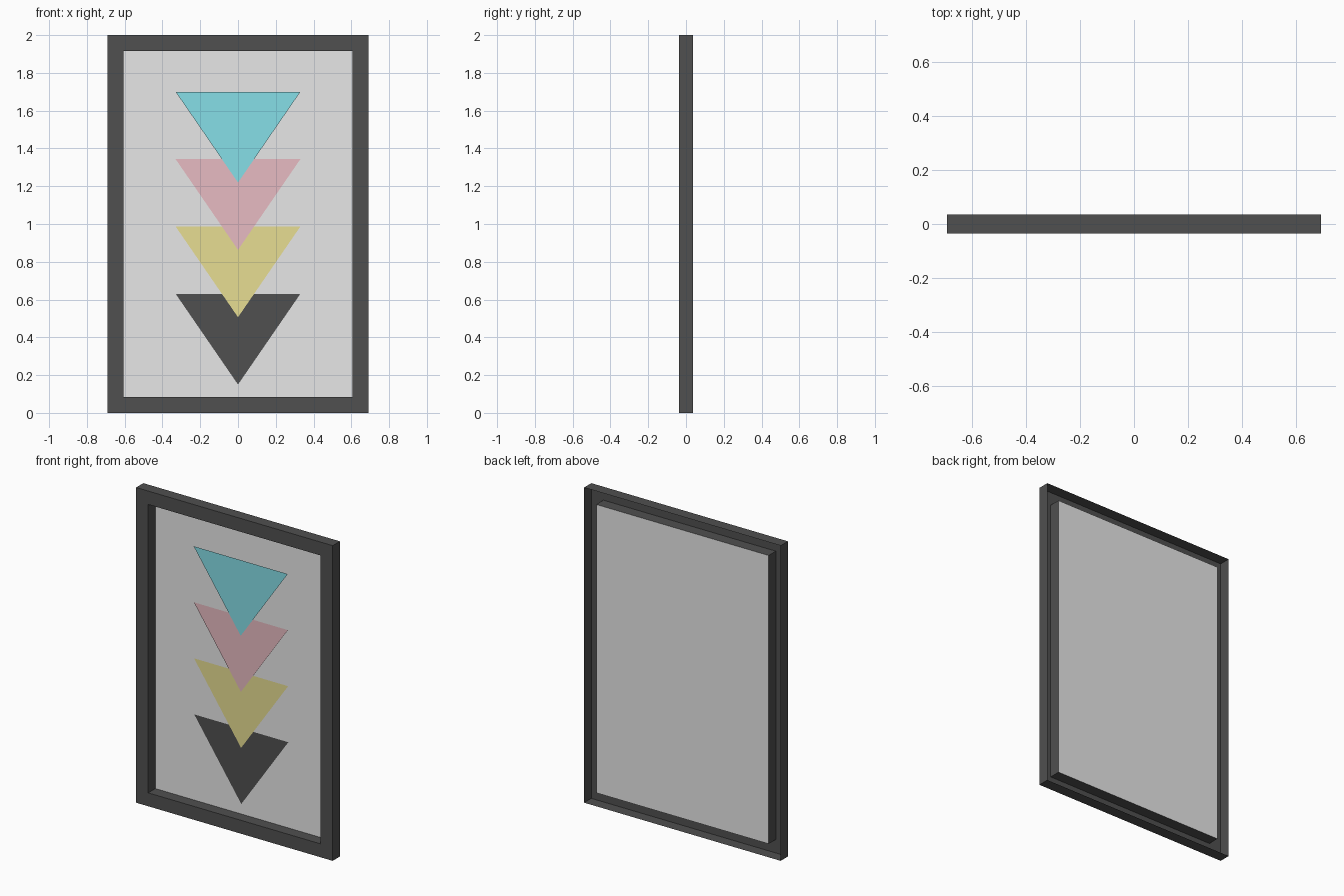
import bpy
import bmesh

if "Cube" in bpy.data.objects:
    bpy.data.objects.remove(bpy.data.objects["Cube"])

W, H, D = 0.69, 2.0, 0.036      # half width, height, half depth
RIM = 0.085                     # width of the frame border


def material(name, rgb):
    m = bpy.data.materials.new(name)
    m.diffuse_color = (*rgb, 1.0)
    m.use_nodes = True
    m.node_tree.nodes["Principled BSDF"].inputs["Base Color"].default_value = m.diffuse_color
    return m


dark = material("charcoal", (0.08, 0.08, 0.08))
paper = material("paper", (0.8, 0.8, 0.8))
cyan = material("cyan", (0.237, 0.732, 0.8))
pink = material("pink", (0.8, 0.5, 0.54))
yellow = material("yellow", (0.8, 0.73, 0.29))


def finish(name, bm, mat):
    mesh = bpy.data.meshes.new(name)
    bm.to_mesh(mesh)
    bm.free()
    mesh.materials.append(mat)
    obj = bpy.data.objects.new(name, mesh)
    bpy.context.collection.objects.link(obj)
    return obj


def rectangle(bm, inset, y):
    x, z0, z1 = W - inset, inset, H - inset
    return [bm.verts.new(p) for p in
            ((-x, y, z0), (x, y, z0), (x, y, z1), (-x, y, z1))]


# Frame: hollow channel, open at the back (outer wall, front face, inner wall)
bm = bmesh.new()
profile = [(0, D), (0, -D), (RIM, -D), (RIM, D)]
rings = [rectangle(bm, inset, y) for inset, y in profile]
for a, b in zip(rings, rings[1:]):
    for i in range(4):
        j = (i + 1) % 4
        bm.faces.new((a[i], b[i], b[j], a[j]))
# wind so that the front faces look toward -y
bm.normal_update()
front = [f for f in bm.faces if abs(f.normal.y) > 0.9]
if front[0].normal.y > 0:
    bmesh.ops.reverse_faces(bm, faces=bm.faces[:])
finish("frame", bm, dark)

# Picture sheet at the back of the frame
bm = bmesh.new()
bm.faces.new(rectangle(bm, RIM, D - 0.0005))
finish("picture_sheet", bm, paper)


# Overlapping downward triangles, each a little in front of the one below
def triangle(name, top, y, mat):
    bm = bmesh.new()
    bm.faces.new([bm.verts.new(p) for p in
                  ((0, y, top - 0.48), (0.33, y, top), (-0.33, y, top))])
    finish(name, bm, mat)


for i, (name, mat) in enumerate((("black_triangle", dark),
                                 ("yellow_triangle", yellow),
                                 ("pink_triangle", pink),
                                 ("cyan_triangle", cyan))):
    triangle(name, 0.63 + 0.3565 * i, D - 0.003 - 0.002 * i, mat)
